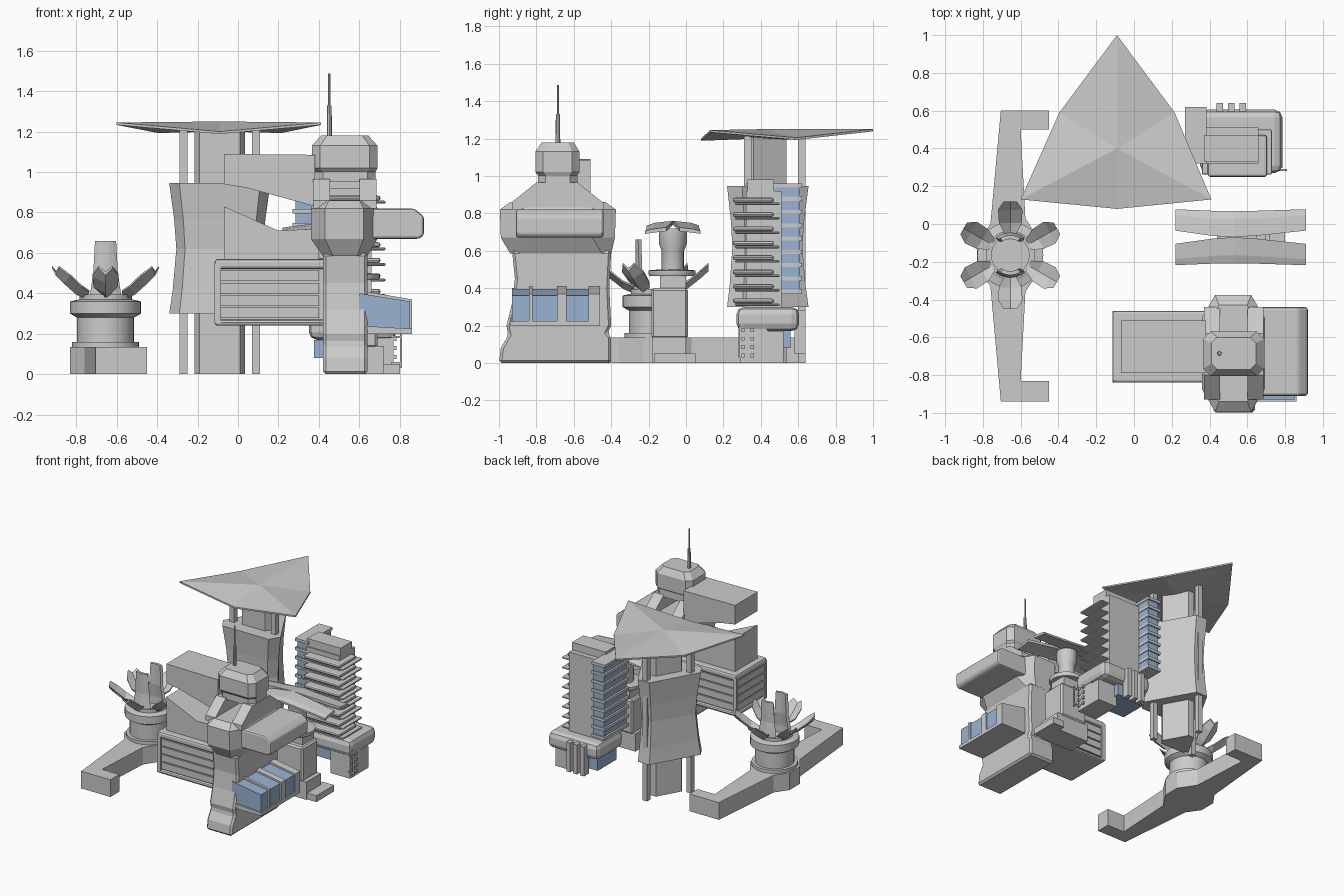
import bpy, bmesh
from math import sin, cos, pi, radians

if "Cube" in bpy.data.objects:
    bpy.data.objects.remove(bpy.data.objects["Cube"])

glass = bpy.data.materials.new("blue_glass")
glass.diffuse_color = (0.32, 0.45, 0.65, 1)
glass.use_nodes = True
glass.node_tree.nodes["Principled BSDF"].inputs["Base Color"].default_value = glass.diffuse_color


def finish(name, bm, mat=None, bevel=0, segs=2):
    bmesh.ops.recalc_face_normals(bm, faces=bm.faces)
    me = bpy.data.meshes.new(name)
    bm.to_mesh(me)
    bm.free()
    ob = bpy.data.objects.new(name, me)
    bpy.context.collection.objects.link(ob)
    if mat:
        me.materials.append(mat)
    if bevel:
        b = ob.modifiers.new("bevel", 'BEVEL')
        b.width, b.segments, b.limit_method = bevel, segs, 'ANGLE'
    return ob


def loft(name, rings, **kw):
    """Closed skin through rings of equal point count, capped at both ends."""
    bm = bmesh.new()
    vs = [[bm.verts.new(p) for p in r] for r in rings]
    n = len(rings[0])
    for a, b in zip(vs, vs[1:]):
        for i in range(n):
            bm.faces.new((a[i], a[(i + 1) % n], b[(i + 1) % n], b[i]))
    bm.faces.new(vs[0])
    bm.faces.new(vs[-1])
    return finish(name, bm, **kw)


def box(name, x0, x1, y0, y1, z0, z1, **kw):
    pts = [(x0, y0), (x1, y0), (x1, y1), (x0, y1)]
    return loft(name, [[(x, y, z) for x, y in pts] for z in (z0, z1)], **kw)


def prism(name, pts, lo, hi, axis, **kw):
    put = {'x': lambda p, h: (h, p[0], p[1]), 'y': lambda p, h: (p[0], h, p[1]),
           'z': lambda p, h: (p[0], p[1], h)}[axis]
    return loft(name, [[put(p, h) for p in pts] for h in (lo, hi)], **kw)


def lathe(name, cx, cy, prof, n=32):
    ob = loft(name, [[(cx + r * cos(2 * pi * i / n), cy + r * sin(2 * pi * i / n), z)
                      for i in range(n)] for r, z in prof])
    for p in ob.data.polygons:
        p.use_smooth = len(p.vertices) == 4
    ob.data.set_sharp_from_angle(angle=radians(35))
    return ob


def octagon(x0, x1, y0, y1, cx, cy, z):
    return [(x0 + cx, y0, z), (x1 - cx, y0, z), (x1, y0 + cy, z), (x1, y1 - cy, z),
            (x1 - cx, y1, z), (x0 + cx, y1, z), (x0, y1 - cy, z), (x0, y0 + cy, z)]


# --- Bloom pavilion: long hooked base, drum, petals, twin blades
FX, FY = -0.655, -0.165
arm = [(-0.45, 0.60), (-0.705, 0.60), (-0.76, 0.0), (-0.83, -0.10), (-0.83, -0.23), (-0.76, -0.33),
       (-0.705, -0.94), (-0.45, -0.94), (-0.45, -0.83), (-0.60, -0.83), (-0.575, -0.36), (-0.49, -0.23),
       (-0.49, -0.10), (-0.575, 0.03), (-0.60, 0.50), (-0.45, 0.50)]
prism("bloom_base", arm, 0, 0.135, 'z')
lathe("bloom_drum", FX, FY, [(.165, .12), (.165, .16), (.14, .16), (.14, .28), (.175, .30), (.175, .36),
                             (.13, .37), (.13, .395), (.10, .395), (.10, .34)])
for k in range(6):
    a = radians(90 + 60 * k)
    rings = []
    for r, z, w in [(.11, .37, .03), (.17, .395, .06), (.24, .45, .065), (.285, .49, .035)]:
        prof = [(-w, .035), (0, 0), (w, .035), (w, .045), (0, .018), (-w, .045)]
        rings.append([(FX + r * cos(a) - u * sin(a), FY + r * sin(a) + u * cos(a), z + h) for u, h in prof])
    loft("bloom_petal", rings)
for s in (-1, 1):
    rings = []
    for z, ang, r in [(.36, .72, .125), (.5, .62, .105), (.66, .52, .105)]:
        th = [-ang + ang * i / 3 for i in range(7)]
        rings.append([(FX + r * sin(t), FY + s * r * cos(t), z) for t in th] +
                     [(FX + (r - .02) * sin(t), FY + s * (r - .02) * cos(t), z) for t in th[::-1]])
    loft("bloom_blade", rings)

# --- Triangular-roof tower
TX, TY = -0.09, 0.42


def tri(k, z):
    return [(TX + k * x, TY + k * y, z) for x, y in
            [(-.20, -.20), (.20, -.20), (.25, -.12), (.05, .235), (-.05, .235), (-.25, -.12)]]


loft("tower_shell", [tri(1, .30), tri(.93, .42), tri(.86, .62), tri(.90, .76), tri(1, .945)])
loft("tower_core", [tri(.50, 0), tri(.50, 1.22)])
for x, y in [(-.27, .33), (.09, .33), (TX, .62)]:
    box("tower_column", x - .02, x + .02, y - .02, y + .02, 0, 1.22)
rim = [(-.6, .13, 1.245), (-.09, .08, 1.2), (.41, .13, 1.245), (.215, .59, 1.205), (-.09, 1, 1.25), (-.395, .59, 1.205)]
bm = bmesh.new()
top, bot = ([bm.verts.new((x, y, z + d)) for x, y, z in rim] for d in (0, -.012))
ct, cb = bm.verts.new((TX, .40, 1.25)), bm.verts.new((TX, .40, 1.2))
for i in range(6):
    j = (i + 1) % 6
    bm.faces.new((top[i], top[j], ct))
    bm.faces.new((bot[j], bot[i], cb))
    bm.faces.new((top[i], bot[i], bot[j], top[j]))
finish("tower_roof", bm)

# --- Balcony tower
box("balcony_core", .37, .66, .32, .51, .25, .92)
box("balcony_roof_block", .37, .66, .33, .47, .90, .98)
box("glass_wing", .285, .38, .33, .61, .38, .95, mat=glass)
for i in range(9):
    z = .37 + i * .071
    box("glass_floor", .27, .385, .32, .62, z, z + .022)
for i in range(8):
    z = .305 + i * .077
    box("balcony_floor", .36, .73, .262, .50, z, z + .014, bevel=.05)
    box("balcony_rail", .39, .705, .25, .47, z + .014, z + .04, bevel=.04)
box("balcony_podium", .35, .785, .27, .605, .17, .30, bevel=.04)
box("podium_glass", .375, .62, .33, .56, .08, .17, mat=glass)
prism("bolt_pier", [(.29, 0), (.29, .25), (.37, .25), (.44, .17), (.52, .17), (.52, 0)], .60, .77, 'x')
for y in (.305, .355):
    for i in range(5):
        box("pier_bolt", .765, .785, y - .009, y + .009, .03 + i * .045, .05 + i * .045)
for z in (.05, .18):
    box("pipe_bracket", .76, .81, .28, .29, z, z + .01)
box("pier_pipe", .80, .81, .28, .29, .03, .20)
for x in (.455, .515, .575):
    box("podium_rib", x - .017, x + .017, .58, .64, .05, .28)

# --- Winged-roof tower
box("winged_base", .44, .72, -.18, 0, 0, .14)
box("winged_foot", .70, .80, -.17, .05, 0, .05)
box("winged_block", .46, .69, -.185, .01, .13, .40, bevel=.012, segs=1)
box("winged_neck", .49, .66, -.14, 0, .39, .48)
lathe("winged_disc", .575, -.075, [(.12, .465), (.125, .475), (.125, .495), (.07, .50)], 24)
lathe("winged_column", .575, -.07, [(.06, .49), (.06, .60), (.075, .64), (.075, .72)], 16)
for s in (-1, 1):
    rings = []
    for x, inner, zo, zi in [(.22, .035, .69, .725), (.41, .008, .71, .75), (.53, 0, .72, .76),
                             (.65, .008, .71, .75), (.91, .035, .69, .725)]:
        outer = .148 if x in (.22, .91) else .14
        y0, y1 = -.07 + s * inner, -.07 + s * outer
        ym = (y0 + y1) / 2 + s * .025
        rings.append([(x, y0, zi), (x, ym, zi - .01), (x, y1, zo + .015), (x, y1, zo),
                      (x, ym, zi - .03), (x, y0, zi - .02)])
    loft("roof_wing", rings)

# --- Main building: foot, spine, head, ribs, cap, mast
spine = [(-1, 0), (-.40, 0), (-.40, .14), (-.42, .16), (-.40, .20), (-.41, .40), (-.40, .60), (-.93, .60),
         (-.915, .45), (-.93, .32), (-.96, .20), (-.95, .15), (-.99, .08)]
prism("main_spine", spine, .42, .64, 'x', bevel=.035, segs=1)
loft("main_head", [octagon(.42, .64, -.94, -.40, .05, .05, .585), octagon(.36, .69, -.99, -.38, .07, .12, .67),
                   octagon(.36, .69, -.995, -.375, .07, .12, .82), octagon(.38, .67, -.94, -.43, .07, .12, .86)])
for x0, x1 in ((.37, .455), (.60, .685)):
    prism("shoulder_rib", [(-.93, .82), (-.44, .82), (-.44, .855), (-.58, .965), (-.80, .965), (-.93, .86)], x0, x1, 'x')
loft("main_neck", [octagon(.38, .68, -.79, -.58, .04, .04, z) for z in (.95, 1.01)])
loft("main_cap", [octagon(.385, .675, -.78, -.59, .04, .04, .99), octagon(.365, .69, -.805, -.57, .04, .04, 1.02),
                  octagon(.365, .69, -.805, -.57, .04, .04, 1.13), octagon(.41, .645, -.77, -.60, .03, .03, 1.18)])
lathe("mast", .452, -.685, [(.013, 1.17), (.011, 1.33), (.006, 1.33), (.006, 1.487)], 8)

# --- Left wing: slatted box with two wedges above
box("left_wing_body", -.10, .44, -.82, -.48, .25, .56)
box("left_wing_roof", -.115, .44, -.84, -.46, .52, .57, bevel=.015)
box("left_wing_floor", -.115, .44, -.84, -.46, .24, .27, bevel=.015)
for i in range(4):
    z = .277 + i * .061
    box("left_wing_slat", -.107, .40, -.83, -.47, z, z + .052)
for y in (-.84, -.48):
    box("left_wing_post", -.115, -.085, y, y + .02, .25, .55)
prism("lower_wedge", [(-.07, .56), (.40, .56), (.40, .72), (.20, .71), (-.07, .83)], -.79, -.51, 'y')
prism("upper_wedge", [(-.07, .94), (.05, .92), (.38, .83), (.38, 1.085), (-.07, 1.09)], -.79, -.51, 'y')

# --- Right wing pod and glazed bay
prism("right_pod", [(.64, .67), (.90, .67), (.92, .69), (.92, .78), (.87, .82), (.64, .82)], -.91, -.44, 'y', bevel=.02)
prism("glass_bay", [(.60, .23), (.85, .22), (.85, .36), (.60, .40)], -.93, -.47, 'y', mat=glass)
prism("bay_floor", [(.60, .20), (.86, .20), (.86, .225), (.60, .24)], -.94, -.46, 'y')
for y0, y1 in ((-.84, -.82), (-.69, -.64), (-.52, -.46)):
    prism("bay_rib", [(.60, .21), (.86, .21), (.86, .37), (.60, .415)], y0, y1, 'y')
